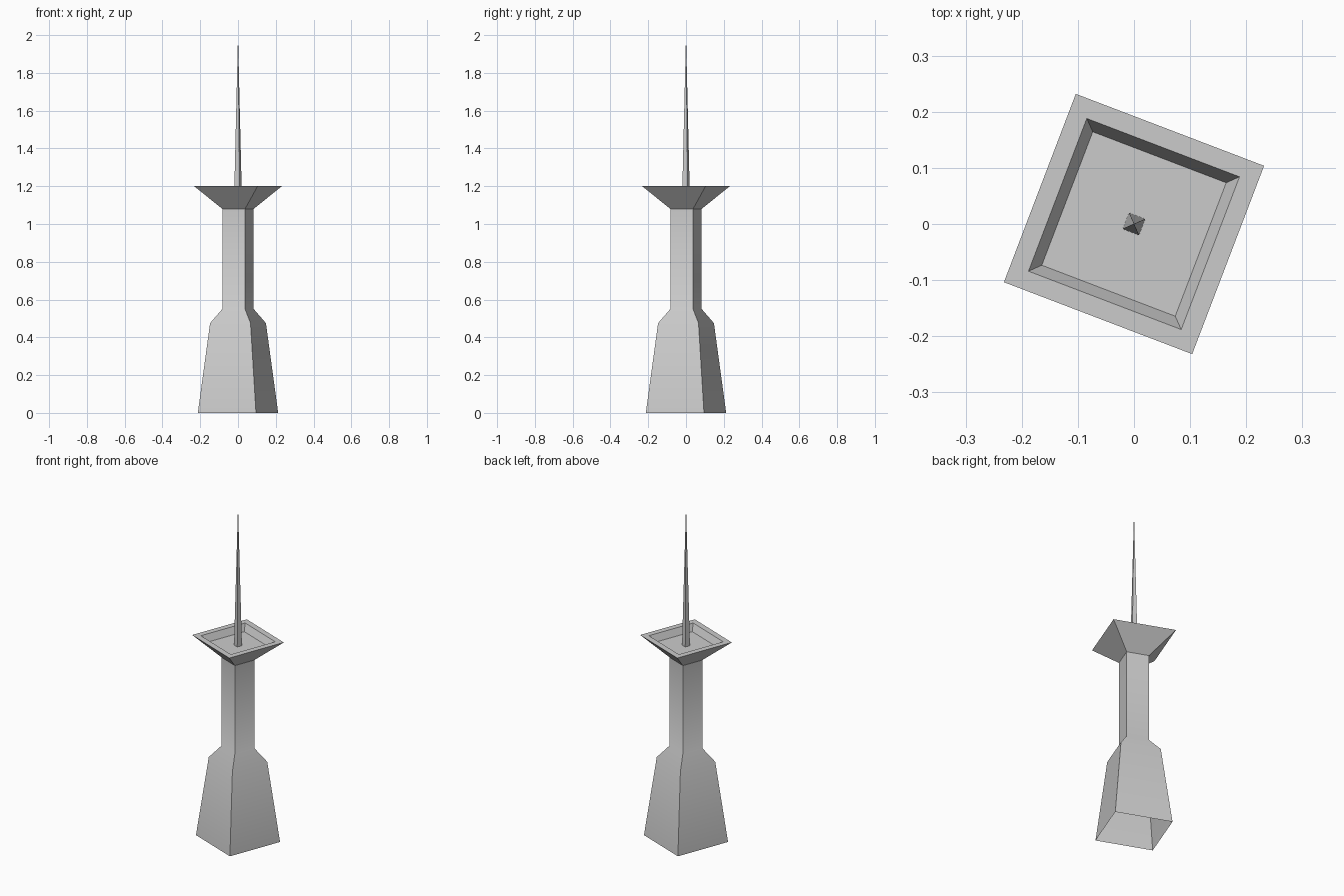
import bpy, bmesh, math

if "Cube" in bpy.data.objects:
    bpy.data.objects.remove(bpy.data.objects["Cube"])

TURN = math.radians(24.1)  # the whole tower is turned about its axis


def square_loft(name, profile, cap_end=False):
    """Loft square sections given as (corner radius, height); radius 0 is a point."""
    bm = bmesh.new()
    rings = []
    for r, z in profile:
        if r == 0:
            rings.append([bm.verts.new((0, 0, z))] * 4)
        else:
            rings.append([bm.verts.new((r * math.cos(TURN + i * math.pi / 2),
                                        r * math.sin(TURN + i * math.pi / 2), z))
                          for i in range(4)])
    for a, b in zip(rings, rings[1:]):
        for i in range(4):
            j = (i + 1) % 4
            quad = [a[i], a[j], b[j], b[i]]
            bm.faces.new(list(dict.fromkeys(quad)))
    if cap_end:
        bm.faces.new(rings[-1])
    mesh = bpy.data.meshes.new(name)
    bm.to_mesh(mesh)
    bm.free()
    obj = bpy.data.objects.new(name, mesh)
    bpy.context.collection.objects.link(obj)
    bpy.ops.object.select_all(action='DESELECT')
    obj.select_set(True)
    bpy.context.view_layer.objects.active = obj
    bpy.ops.object.shade_smooth_by_angle(angle=math.radians(38))
    return obj


# Tapered base (open below), shaft, flared platform, rim and sunken floor
square_loft("tower_body", [
    (0.233, 0.0), (0.162, 0.475), (0.091, 0.55), (0.091, 1.08),
    (0.254, 1.2), (0.206, 1.2), (0.18, 1.16)], cap_end=True)

# Needle standing on the platform floor
square_loft("spire", [(0.022, 1.16), (0, 2.0)])
